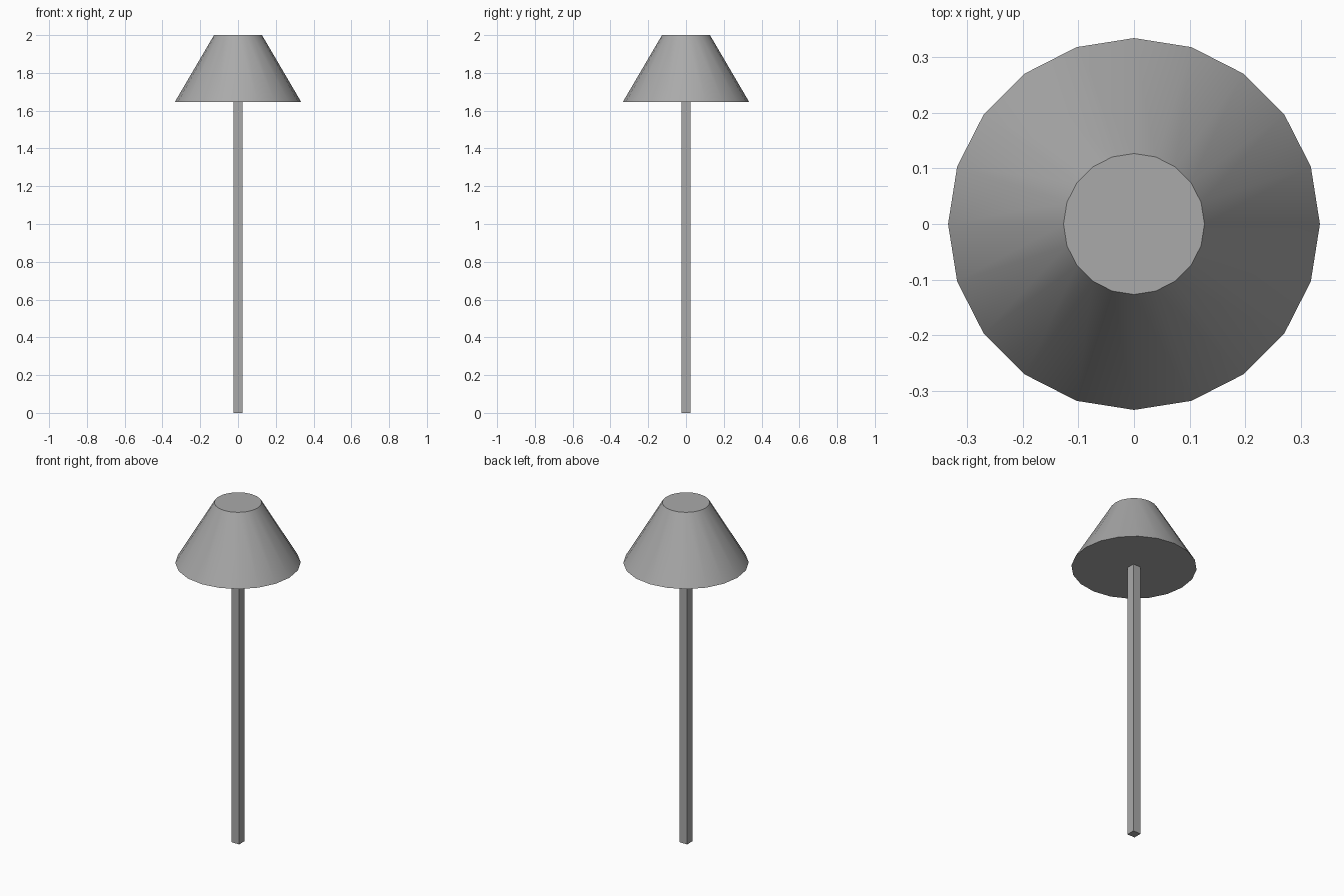
import bpy

cube = bpy.data.objects.get("Cube")
if cube:
    bpy.data.objects.remove(cube, do_unlink=True)

SHADE_BOTTOM, TOP = 1.645, 2.0
POST_WIDTH = 0.05

# Single grey finish
grey = bpy.data.materials.new("plain grey")
grey.use_nodes = True
colour = (0.4, 0.4, 0.4, 1)
grey.diffuse_color = colour
grey.node_tree.nodes["Principled BSDF"].inputs["Base Color"].default_value = colour


def finish(name):
    obj = bpy.context.object
    obj.name = obj.data.name = name
    obj.data.materials.append(grey)
    return obj


# Square post, ending at the underside of the shade
bpy.ops.mesh.primitive_cube_add(size=1, location=(0, 0, SHADE_BOTTOM / 2))
post = finish("post")
post.scale = (POST_WIDTH, POST_WIDTH, SHADE_BOTTOM)
bpy.ops.object.transform_apply(location=False, rotation=False, scale=True)

# Closed tapered shade with smooth sides and crisp rims
bpy.ops.mesh.primitive_cone_add(
    vertices=20, radius1=0.335, radius2=0.127, depth=TOP - SHADE_BOTTOM,
    location=(0, 0, (TOP + SHADE_BOTTOM) / 2))
finish("lamp_shade")
bpy.ops.object.shade_smooth_by_angle()
